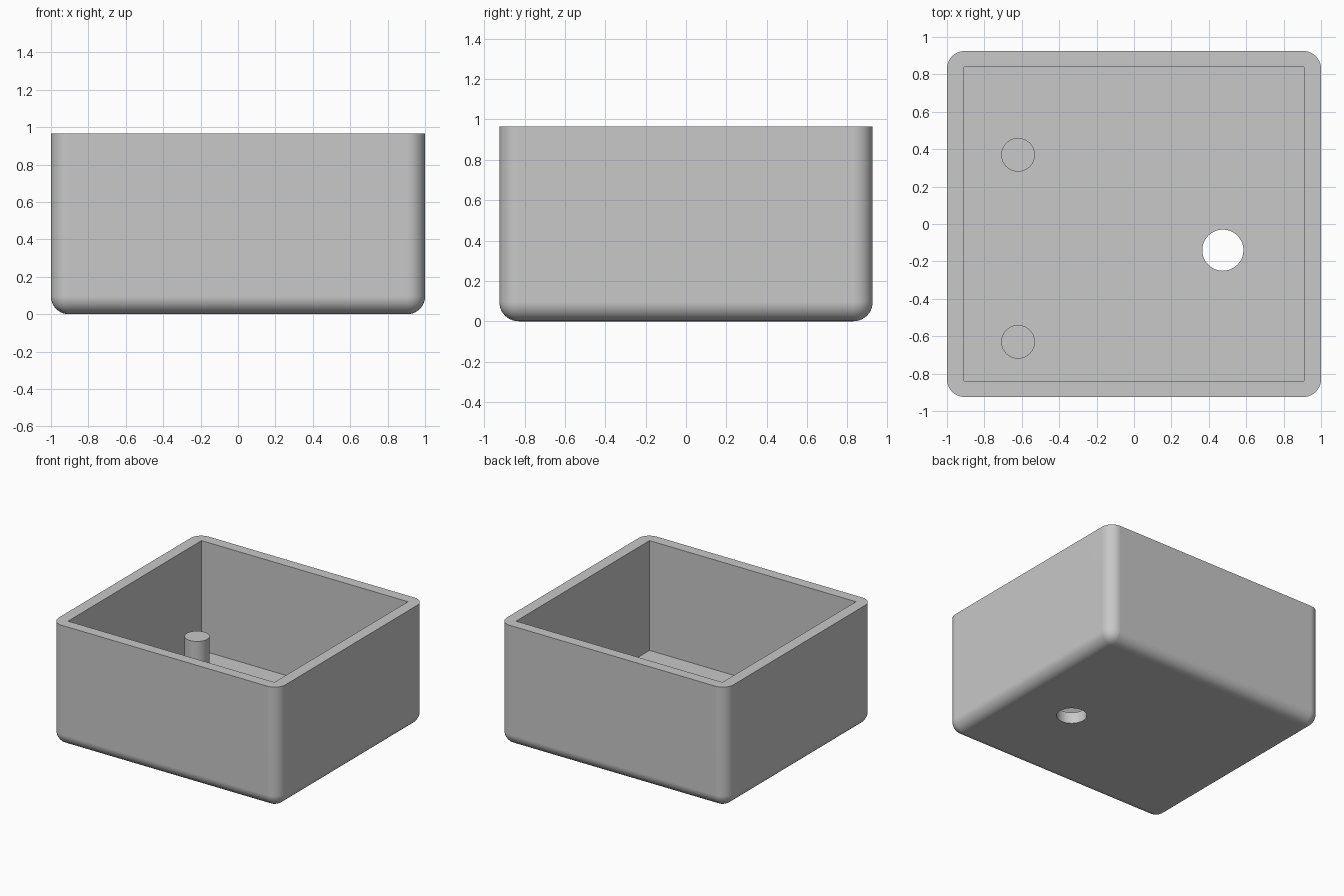
import bpy, bmesh, math

if "Cube" in bpy.data.objects:
    bpy.data.objects.remove(bpy.data.objects["Cube"], do_unlink=True)

W, D, H = 2.0, 1.85, 0.965      # outer size
WALL, FLOOR, ROUND = 0.09, 0.09, 0.095

grey = bpy.data.materials.new("plain grey")
grey.use_nodes = True
colour = (0.58, 0.58, 0.58, 1)
grey.diffuse_color = colour
grey.node_tree.nodes["Principled BSDF"].inputs["Base Color"].default_value = colour


def make_object(name, bm):
    mesh = bpy.data.meshes.new(name)
    bm.to_mesh(mesh)
    bm.free()
    mesh.materials.append(grey)
    obj = bpy.data.objects.new(name, mesh)
    bpy.context.collection.objects.link(obj)
    return obj


def block(name, size, z0, radius=0):
    """Block standing on z0; a radius rounds its uprights and bottom rim."""
    bm = bmesh.new()
    bmesh.ops.create_cube(bm, size=1)
    for v in bm.verts:
        v.co = (v.co.x * size[0], v.co.y * size[1], (v.co.z + 0.5) * size[2] + z0)
    if radius:
        top = z0 + size[2] - 0.001
        edges = [e for e in bm.edges if any(v.co.z < top for v in e.verts)]
        bmesh.ops.bevel(bm, geom=edges, offset=radius, offset_type='OFFSET',
                        segments=10, profile=0.5, affect='EDGES', clamp_overlap=True)
    return make_object(name, bm)


def cylinder(name, x, y, radius, z0, z1):
    bm = bmesh.new()
    bmesh.ops.create_cone(bm, cap_ends=True, segments=48, radius1=radius,
                          radius2=radius, depth=z1 - z0)
    bmesh.ops.translate(bm, verts=bm.verts, vec=(x, y, (z0 + z1) / 2))
    return make_object(name, bm)


def activate(obj):
    bpy.ops.object.select_all(action='DESELECT')
    obj.select_set(True)
    bpy.context.view_layer.objects.active = obj


def cut(obj, cutter):
    mod = obj.modifiers.new("cut", 'BOOLEAN')
    mod.operation, mod.solver, mod.object = 'DIFFERENCE', 'EXACT', cutter
    activate(obj)
    bpy.ops.object.modifier_apply(modifier=mod.name)
    bpy.data.objects.remove(cutter, do_unlink=True)


def smooth(obj):
    activate(obj)
    bpy.ops.object.shade_smooth_by_angle(angle=math.radians(30))
    mod = obj.modifiers.new("even shading", 'WEIGHTED_NORMAL')
    mod.keep_sharp = True


# Open box with a sharp-cornered cavity and a round hole through the floor
box = block("open_box", (W, D, H), 0, ROUND)
cut(box, block("cavity_cutter", (W - 2 * WALL, D - 2 * WALL + 0.01, H), FLOOR))
cut(box, cylinder("hole_cutter", 0.475, -0.14, 0.11, -0.1, 0.3))
smooth(box)

# Two mounting posts on the floor
for name, y in (("back_post", 0.37), ("front_post", -0.63)):
    smooth(cylinder(name, -0.62, y, 0.09, FLOOR - 0.02, 0.46))
